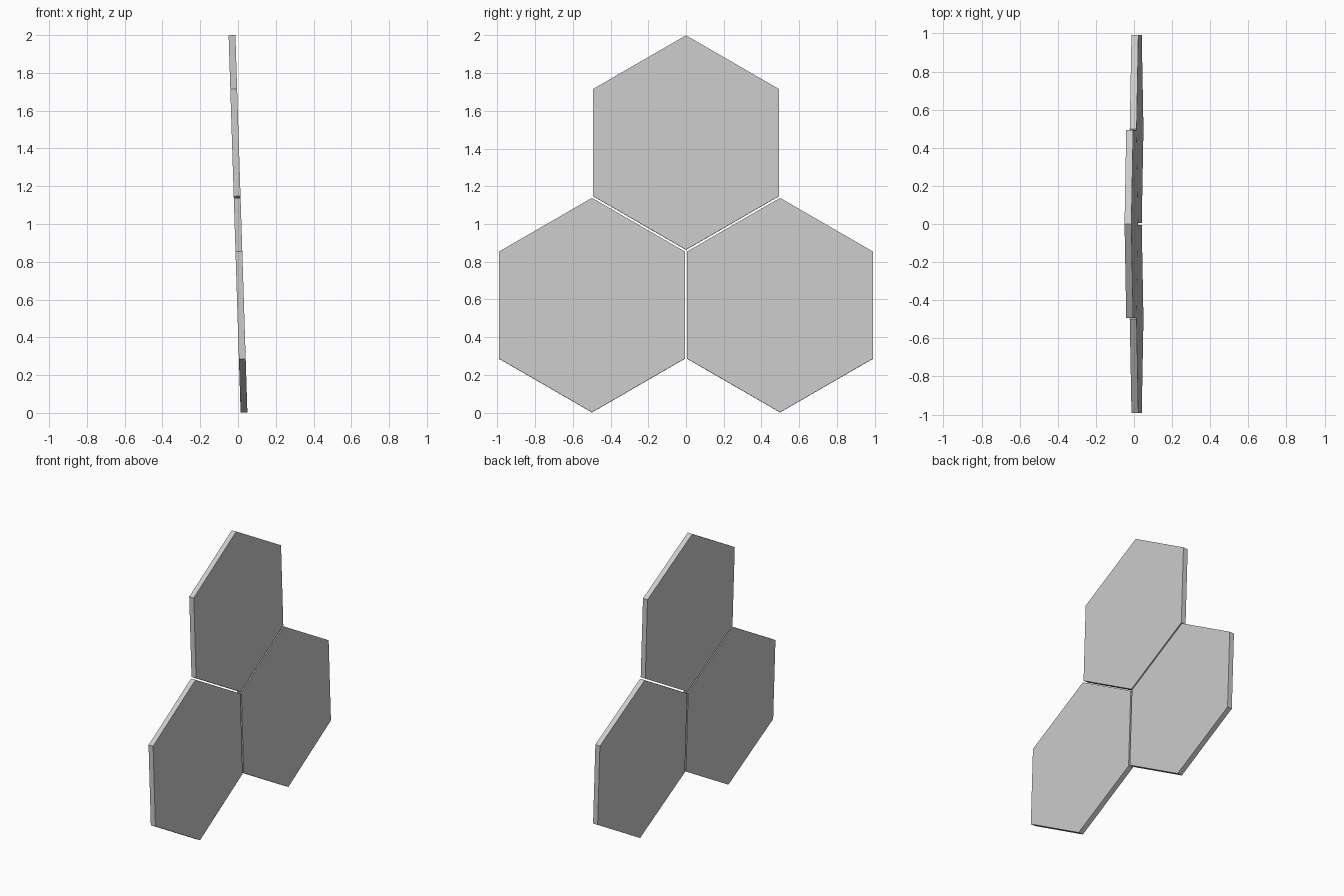
import bpy, math
from mathutils import Matrix

if "Cube" in bpy.data.objects:
    bpy.data.objects.remove(bpy.data.objects["Cube"])

RADIUS, THICK = 0.5685, 0.036
TILT = math.radians(-1.82)
DY, DZ = 0.4985, 0.862          # spacing of the panel centres
MID = 1.0                       # mid height of the whole group


def hex_panel(name, y, z):
    # six-sided plate, point up, facing +x, leaning with the group
    ring = [(RADIUS * math.sin(i * math.pi / 3) + y,
             RADIUS * math.cos(i * math.pi / 3) + z) for i in range(6)]
    verts = [(x, a, b) for x in (-THICK / 2, THICK / 2) for a, b in ring]
    faces = [tuple(range(6)), tuple(range(11, 5, -1))]
    faces += [(i, i + 6, (i + 1) % 6 + 6, (i + 1) % 6) for i in range(6)]
    mesh = bpy.data.meshes.new(name)
    mesh.from_pydata(verts, [], faces)
    # make normals face outward
    import bmesh
    bm = bmesh.new()
    bm.from_mesh(mesh)
    bmesh.ops.recalc_face_normals(bm, faces=bm.faces)
    bm.to_mesh(mesh)
    bm.free()
    obj = bpy.data.objects.new(name, mesh)
    bpy.context.collection.objects.link(obj)
    obj.matrix_world = Matrix.Translation((0, 0, MID)) @ Matrix.Rotation(TILT, 4, 'Y')
    return obj


# upper panel and the two lower panels
top_z = 1 - RADIUS
hex_panel("upper_panel", 0, top_z)
for name, side in (("lower_front_panel", -1), ("lower_back_panel", 1)):
    hex_panel(name, side * DY, top_z - DZ)
